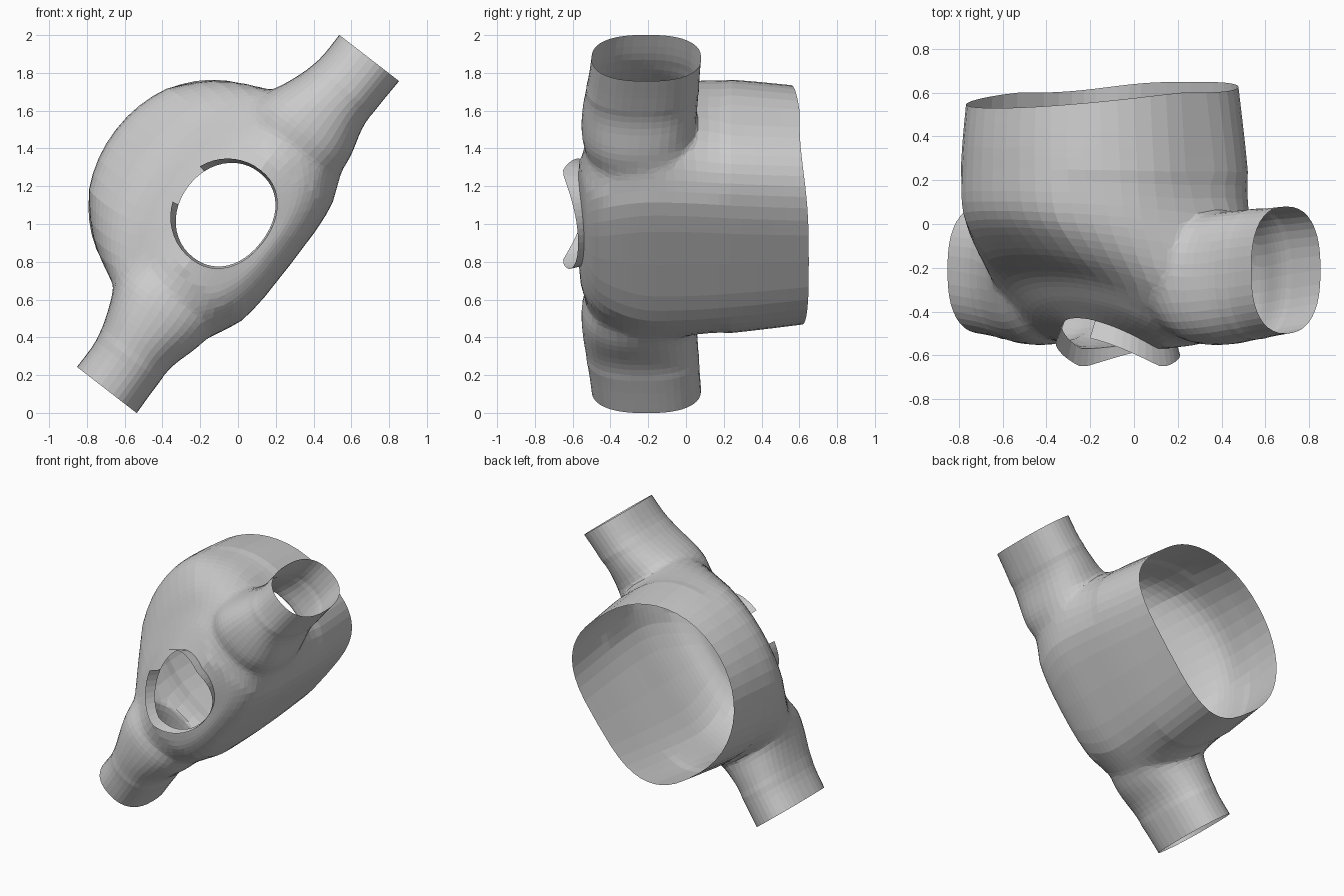
import bpy, bmesh, math
from mathutils import Vector, Matrix

if "Cube" in bpy.data.objects:
    bpy.data.objects.remove(bpy.data.objects["Cube"])

SEG = 48
# Local frame: X along the shoulders, Z towards the chest, -Y towards the neck
TURN = Matrix.Translation((0, 0, 1)) @ Matrix.Rotation(math.radians(-52.3), 4, 'Y')


def spow(v, p):
    return math.copysign(abs(v) ** p, v)


def densify(rows, steps):
    """Catmull-Rom interpolation of ring parameters."""
    out = []
    for i in range(len(rows) - 1):
        p0, p1 = rows[max(i - 1, 0)], rows[i]
        p2, p3 = rows[i + 1], rows[min(i + 2, len(rows) - 1)]
        for k in range(steps):
            t = k / steps
            out.append([0.5 * (2 * b + (c - a) * t + (2 * a - 5 * b + 4 * c - d) * t * t
                        + (3 * b - a - 3 * c + d) * t ** 3)
                        for a, b, c, d in zip(p0, p1, p2, p3)])
    return out + [list(rows[-1])]


def body_ring(y, d_chest, d_back, a, mid, v_chest, v_back, p_back):
    pts = []
    for i in range(SEG):
        t = 2 * math.pi * i / SEG
        c, s = math.cos(t), math.sin(t)
        if s >= 0:
            pts.append(Vector((a * spow(c, 0.97), y + d_chest * s ** 1.1,
                               mid + (v_chest - mid) * s ** 0.97)))
        else:
            pts.append(Vector((a * spow(c, p_back), y + d_back * s * s,
                               mid + (mid - v_back) * spow(s, p_back))))
    return pts


def sleeve_ring(u, y, half_y, v_lo, v_hi):
    n = 40
    return [Vector((u, y + half_y * spow(math.cos(2 * math.pi * i / n), 0.8),
                    (v_lo + v_hi) / 2 + (v_hi - v_lo) / 2 * spow(math.sin(2 * math.pi * i / n), 0.85)))
            for i in range(n)]


def loft(name, rings, capped=True, closed=True):
    """Skin a list of rings; caps are fans around a centre point."""
    bm = bmesh.new()
    vs = [[bm.verts.new(p) for p in r] for r in rings]
    n = len(rings[0])
    for a, b in zip(vs, vs[1:]):
        for i in range(n if closed else n - 1):
            j = (i + 1) % n
            bm.faces.new((a[i], a[j], b[j], b[i]))
    centres = []
    if capped:
        for r in (vs[0], vs[-1]):
            c = sum((v.co for v in r), Vector()) / n
            centres.append(c.copy())
            cv = bm.verts.new(c)
            for i in range(n):
                bm.faces.new((cv, r[i], r[(i + 1) % n]))
    bmesh.ops.recalc_face_normals(bm, faces=bm.faces)
    me = bpy.data.meshes.new(name)
    bm.to_mesh(me)
    bm.free()
    ob = bpy.data.objects.new(name, me)
    bpy.context.collection.objects.link(ob)
    return ob, centres


# Torso rings from hem to neck
torso_rows = [
    (0.60, -0.07, 0.05, 0.61, 0.20, 0.80, -0.325, 0.62),
    (0.30, 0.00, 0.00, 0.64, 0.20, 0.815, -0.345, 0.58),
    (0.00, 0.06, 0.00, 0.67, 0.20, 0.80, -0.350, 0.56),
    (-0.25, 0.14, 0.00, 0.68, 0.17, 0.66, -0.345, 0.58),
    (-0.44, 0.20, 0.00, 0.63, 0.12, 0.49, -0.305, 0.70),
    (-0.54, 0.19, 0.02, 0.50, 0.09, 0.40, -0.23, 0.80),
    (-0.57, 0.14, 0.03, 0.285, 0.08, 0.33, -0.155, 0.92),
]
shirt, openings = loft("shirt", [body_ring(*r) for r in densify(torso_rows, 5)])

# Sleeves, one per side, with the hidden inner end tapered inside the torso
sleeve_rows = [
    (1.12, -0.21, 0.29, -0.20, 0.20),
    (0.95, -0.225, 0.295, -0.195, 0.205),
    (0.80, -0.24, 0.31, -0.20, 0.25),
    (0.65, -0.255, 0.305, -0.25, 0.31),
    (0.52, -0.26, 0.28, -0.24, 0.32),
    (0.38, -0.22, 0.14, -0.10, 0.20),
]
for side in (1, -1):
    rings = [[Vector((p.x * side, p.y, p.z - 0.012 * side)) for p in sleeve_ring(*r)]
             for r in densify(sleeve_rows, 4)]
    sleeve, ends = loft("sleeve", rings)
    openings.append(ends[0])
    mod = shirt.modifiers.new("join", 'BOOLEAN')
    mod.operation, mod.solver, mod.object = 'UNION', 'EXACT', sleeve
    dg = bpy.context.evaluated_depsgraph_get()
    merged = bpy.data.meshes.new_from_object(shirt.evaluated_get(dg))
    shirt.modifiers.clear()
    shirt.data = merged
    bpy.data.objects.remove(sleeve)

# Open hem, neck and cuffs, then soften the armhole seams
bm = bmesh.new()
bm.from_mesh(shirt.data)
caps = [v for v in bm.verts if any((v.co - c).length < 1e-3 for c in openings)]
bmesh.ops.delete(bm, geom=caps, context='VERTS')
bmesh.ops.remove_doubles(bm, verts=bm.verts, dist=0.006)
bmesh.ops.triangulate(bm, faces=[f for f in bm.faces if len(f.verts) > 4])
seam = [v for v in bm.verts if 0.4 < abs(v.co.x) < 0.9 and v.co.y < 0.2 and not v.is_boundary]
for _ in range(9):
    bmesh.ops.smooth_vert(bm, verts=seam, factor=0.5, use_axis_x=True, use_axis_y=True, use_axis_z=True)
bm.to_mesh(shirt.data)
bm.free()
shirt.data.transform(TURN)

# Collar band, open at the chest
neck = body_ring(*torso_rows[-1])
lo, hi = SEG * 3 // 16, SEG * 5 // 16
order = [(hi + k) % SEG for k in range(SEG - (hi - lo) + 1)]
inner = [neck[i] for i in order]
outer = []
for p in inner:
    lift = 0.03 + 0.05 * min(1, max(0, (p.z + 0.16) / 0.2))
    outer.append(Vector((p.x * 1.05, p.y - lift, 0.08 + (p.z - 0.08) * (1.15 if p.z > 0.08 else 1.04))))
collar, _ = loft("collar", [inner, outer], capped=False, closed=False)
collar.data.transform(TURN)
